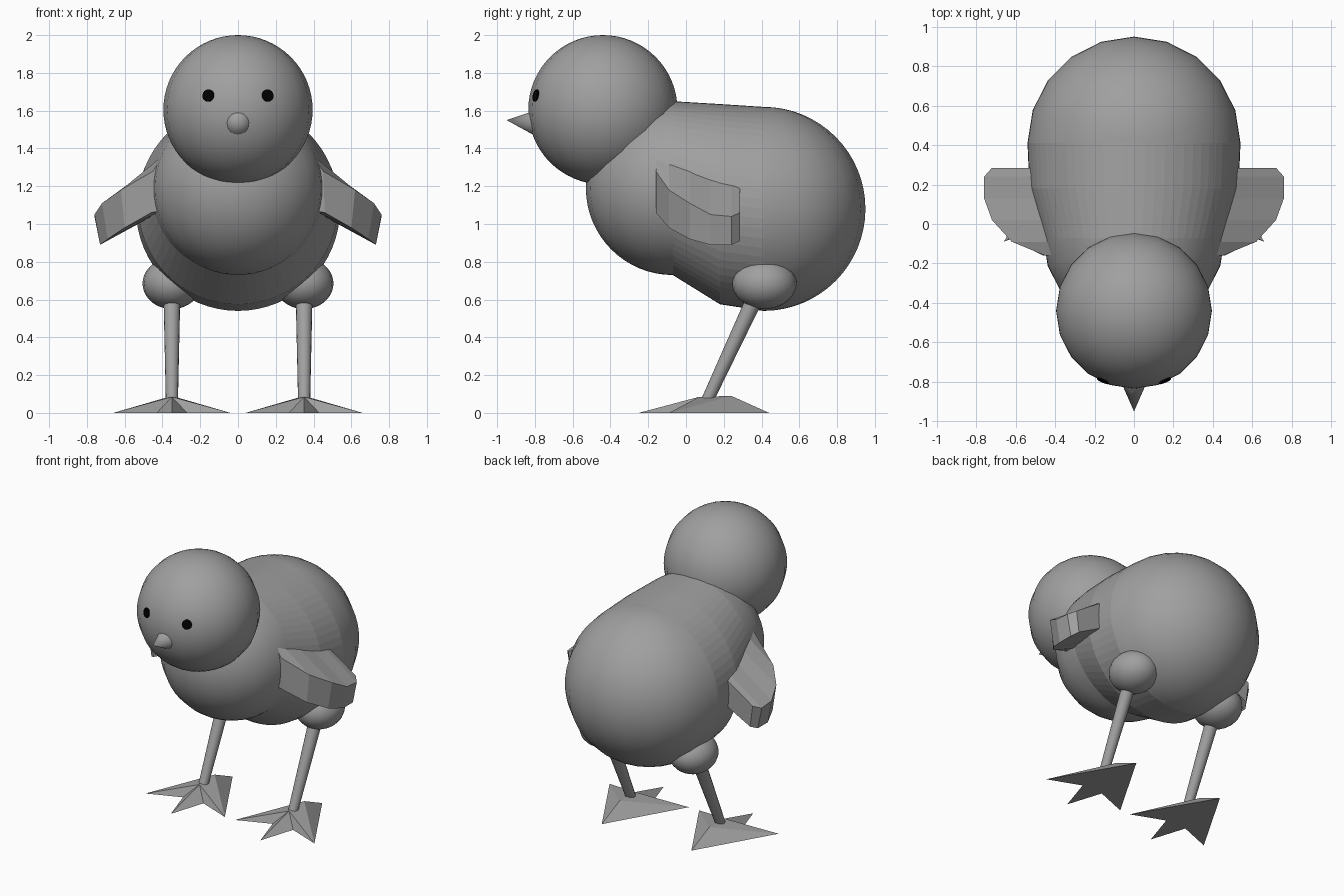
import bpy, bmesh, math
from mathutils import Vector

if "Cube" in bpy.data.objects:
    bpy.data.objects.remove(bpy.data.objects["Cube"])


def material(name, rgb):
    m = bpy.data.materials.new(name)
    m.diffuse_color = (*rgb, 1)
    m.use_nodes = True
    m.node_tree.nodes["Principled BSDF"].inputs["Base Color"].default_value = m.diffuse_color
    return m


GREY = material("soft grey", (0.35, 0.35, 0.35))
BLACK = material("eye black", (0.0, 0.0, 0.0))


def finish(ob, name, mat=GREY, angle=30):
    ob.name = name
    ob.data.materials.append(mat)
    bpy.ops.object.select_all(action='DESELECT')
    ob.select_set(True)
    bpy.context.view_layer.objects.active = ob
    if angle:
        bpy.ops.object.shade_smooth_by_angle(angle=math.radians(angle))
    return ob


def mesh_part(name, verts, faces, angle=30):
    bm = bmesh.new()
    vs = [bm.verts.new(v) for v in verts]
    for f in faces:
        bm.faces.new([vs[i] for i in f])
    bmesh.ops.remove_doubles(bm, verts=bm.verts, dist=1e-4)
    bmesh.ops.recalc_face_normals(bm, faces=bm.faces)
    me = bpy.data.meshes.new(name)
    bm.to_mesh(me)
    bm.free()
    ob = bpy.data.objects.new(name, me)
    bpy.context.collection.objects.link(ob)
    return finish(ob, name, angle=angle)


def sphere(name, loc, radii):
    bpy.ops.mesh.primitive_uv_sphere_add(segments=20, ring_count=32, radius=1, location=loc)
    ob = bpy.context.object
    ob.scale = radii
    return finish(ob, name)


def cone(name, a, b, ra, rb, sides=20, mat=GREY):
    a, b = Vector(a), Vector(b)
    bpy.ops.mesh.primitive_cone_add(vertices=sides, radius1=ra, radius2=rb,
                                    depth=(b - a).length, location=(a + b) / 2)
    ob = bpy.context.object
    ob.rotation_euler = (b - a).to_track_quat('Z', 'Y').to_euler()
    return finish(ob, name, mat)


# Body: chest half-sphere and rump half-sphere joined by a faceted band
CHEST, MIDDLE, RUMP = (-0.07, 1.19, 0.46), (0.18, 1.105, 0.53), (0.41, 1.08, 0.54)
STEPS = 32
meridians = [(CHEST, 180 + 18 * i) for i in range(11)]
meridians += [(MIDDLE, 0)]
meridians += [(RUMP, 18 * i) for i in range(11)]
meridians += [(MIDDLE, 180)]
verts = []
for (cy, cz, r), azimuth in meridians:
    a = math.radians(azimuth)
    for k in range(STEPS + 1):
        t = math.pi * k / STEPS
        verts.append((r * math.sin(t) * math.cos(a), cy + r * math.sin(t) * math.sin(a),
                      cz + r * math.cos(t)))
n, row = len(meridians), STEPS + 1
faces = [(i * row + k, i * row + k + 1, (i + 1) % n * row + k + 1, (i + 1) % n * row + k)
         for i in range(n) for k in range(STEPS)]
body = mesh_part("body", verts, faces)
for p in body.data.polygons:
    if CHEST[0] + 0.02 < p.center.y < RUMP[0] - 0.02:
        p.use_smooth = False

# Head and beak
HEAD = Vector((0, -0.44, 1.605))
HEAD_R = 0.395
sphere("head", HEAD, (HEAD_R,) * 3)
cone("beak", (0, -0.78, 1.535), (0, -0.95, 1.55), 0.075, 0)

# Wing sections along y: outer top (x, z), outer bottom (x, z)
WING = [(-0.16, 0.45, 1.28, 0.46, 1.06), (-0.09, 0.62, 1.18, 0.60, 0.98),
        (0.02, 0.72, 1.11, 0.69, 0.92), (0.13, 0.76, 1.05, 0.73, 0.89),
        (0.24, 0.76, 1.04, 0.73, 0.89), (0.285, 0.72, 1.06, 0.70, 0.91)]

for side, label in ((-1, "left"), (1, "right")):
    # Eye: thin disc lying on the head
    d = Vector((side * 0.157, 0, 0.075))
    d.y = -math.sqrt(HEAD_R ** 2 - d.x ** 2 - d.z ** 2)
    d.normalize()
    cone(label + "_eye", HEAD + d * (HEAD_R - 0.002), HEAD + d * (HEAD_R + 0.004),
         0.033, 0.033, 16, BLACK)

    # Wing: lofted flap rooted inside the body
    wv = []
    for i, (y, tx, tz, bx, bz) in enumerate(WING):
        root_top = 1.36 - 0.09 * i / (len(WING) - 1)
        wv += [(side * 0.40, y, root_top), (side * tx, y, tz),
               (side * bx, y, bz), (side * 0.40, y, 1.07)]
    last = 4 * (len(WING) - 1)
    wf = [(4 * i + j, 4 * i + (j + 1) % 4, 4 * i + 4 + (j + 1) % 4, 4 * i + 4 + j)
          for i in range(len(WING) - 1) for j in range(4)]
    wf += [(0, 1, 2, 3), (last, last + 1, last + 2, last + 3)]
    mesh_part(label + "_wing", wv, wf, angle=0)

    # Leg: thigh ball and tapered shank
    x = side * 0.35
    sphere(label + "_thigh", (x, 0.415, 0.685), (0.155, 0.17, 0.135))
    cone(label + "_shank", (x, 0.11, 0.06), (x, 0.38, 0.64), 0.032, 0.045, 16)

    # Foot: three pointed toes and a heel, ridged on top
    outline = [(0, 0.44), (0.31, -0.09), (0.08, 0.0), (0, -0.25), (-0.08, 0.0), (-0.31, -0.09)]
    fv = [(x + px, py, 0) for px, py in outline] + [(x, 0.07, 0.085), (x, 0.24, 0.09)]
    ff = [(0, 1, 7), (1, 6, 7), (1, 2, 6), (2, 3, 6), (3, 4, 6), (4, 5, 6),
          (5, 7, 6), (5, 0, 7), (0, 5, 4, 3, 2, 1)]
    mesh_part(label + "_foot", fv, ff, angle=0)
